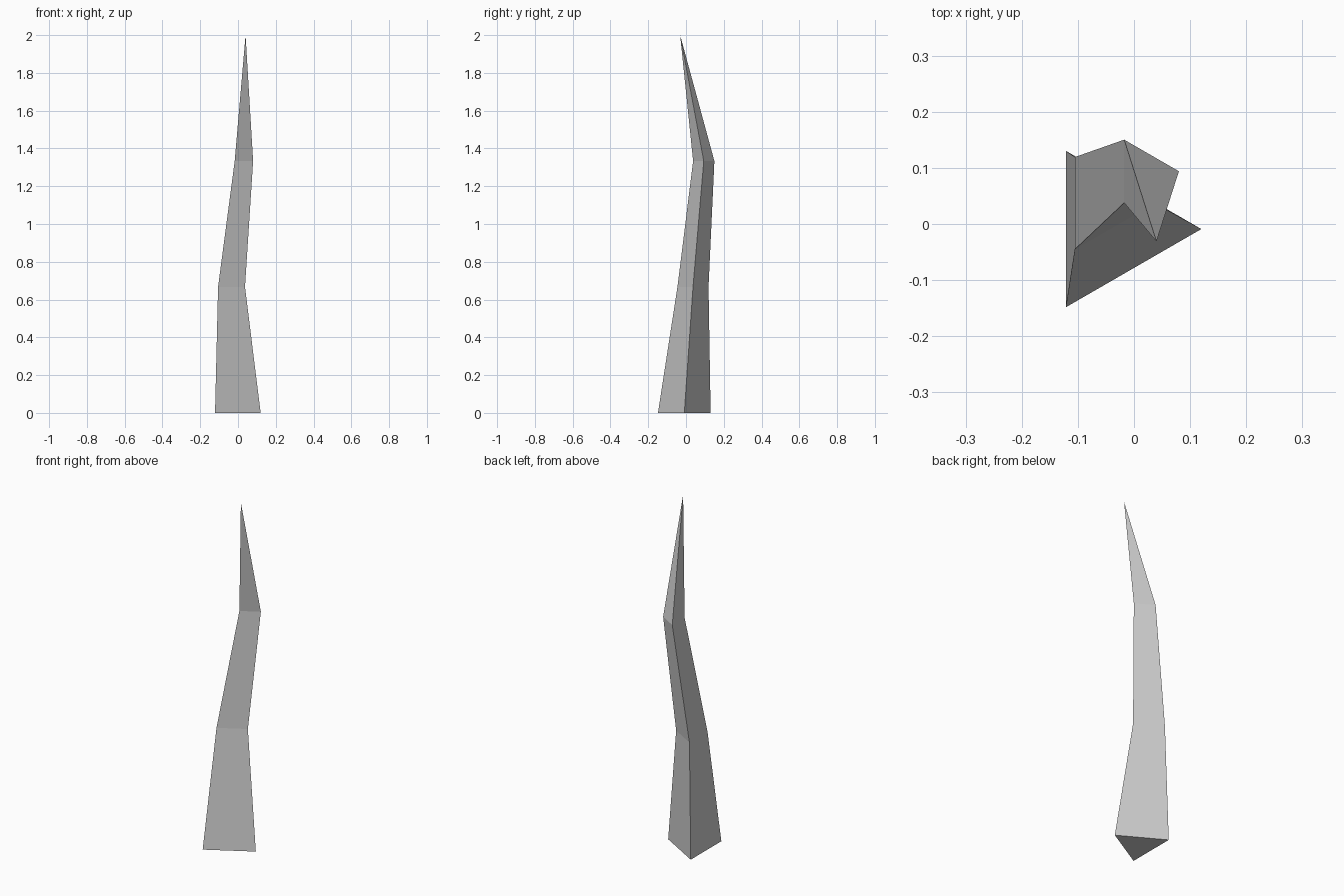
import bpy, bmesh
from math import cos, sin, tau

if "Cube" in bpy.data.objects:
    bpy.data.objects.remove(bpy.data.objects["Cube"])

SIDES = 3
# centre x, centre y, height, radius of each cross-section
SECTIONS = [(-0.041, -0.009, 0.0, 0.161),
            (-0.058, 0.037, 0.667, 0.095),
            (0.015, 0.094, 1.333, 0.065)]
TIP = (0.04, -0.031, 2.0)

bm = bmesh.new()

# Triangular cross-sections up the bent spike
rings = [[bm.verts.new((x + r * cos(tau * i / SIDES), y + r * sin(tau * i / SIDES), z))
          for i in range(SIDES)] for x, y, z, r in SECTIONS]
tip = bm.verts.new(TIP)

# Side walls, pointed top and closed base
for i in range(SIDES):
    j = (i + 1) % SIDES
    for low, high in zip(rings, rings[1:]):
        bm.faces.new((low[i], low[j], high[j], high[i]))
    bm.faces.new((rings[-1][i], rings[-1][j], tip))
bm.faces.new(rings[0][::-1])

mesh = bpy.data.meshes.new("bent_spike")
bm.to_mesh(mesh)
bm.free()
bpy.context.collection.objects.link(bpy.data.objects.new("bent_spike", mesh))
